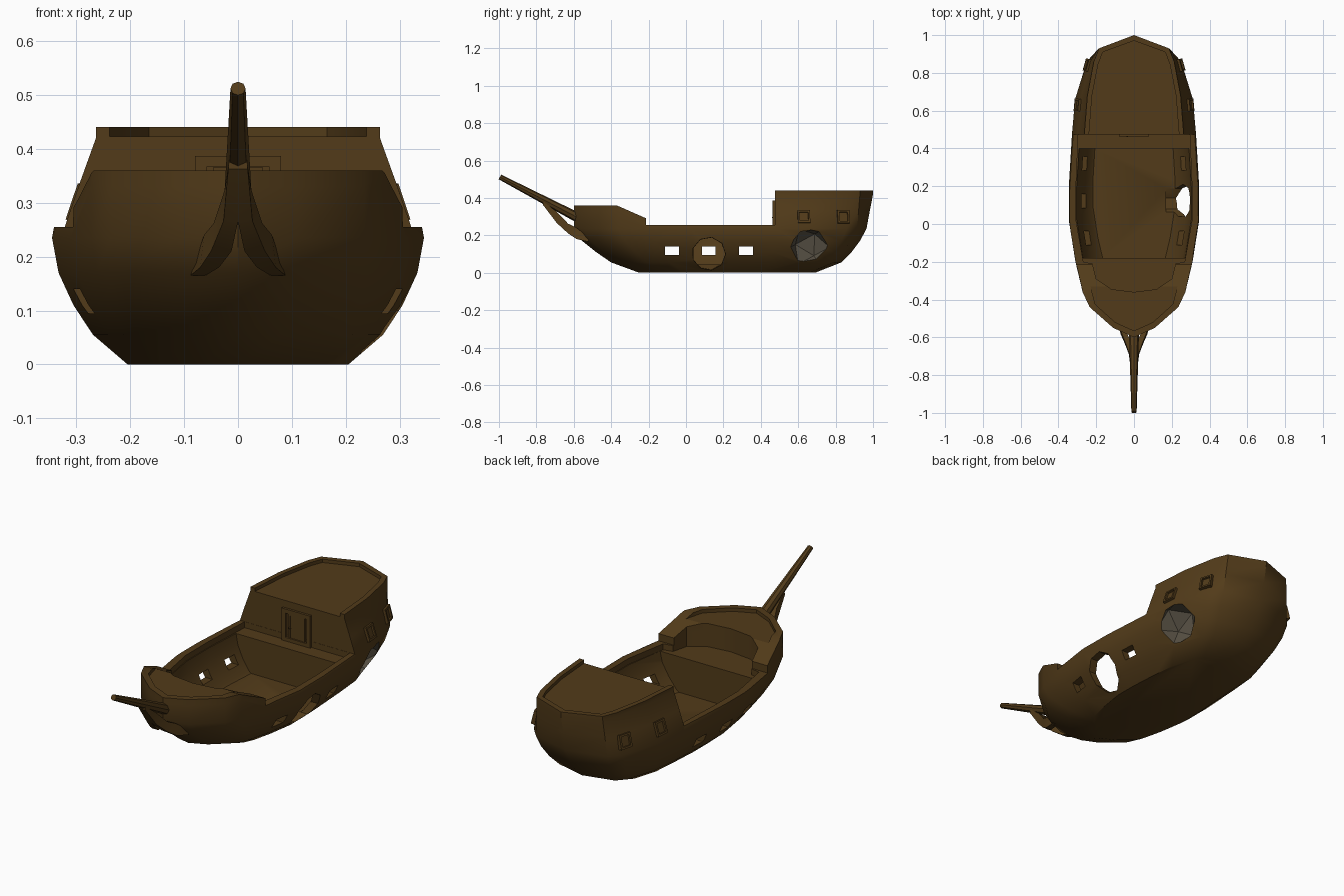
import bpy, bmesh, math
from mathutils import Matrix, Vector
from mathutils.bvhtree import BVHTree

if "Cube" in bpy.data.objects:
    bpy.data.objects.remove(bpy.data.objects["Cube"])


def material(name, col):
    m = bpy.data.materials.new(name)
    m.diffuse_color = col
    m.use_nodes = True
    m.node_tree.nodes["Principled BSDF"].inputs["Base Color"].default_value = m.diffuse_color
    return m


WOOD = material("dark_wood", (0.085, 0.044, 0.010, 1))
RAW = material("splintered_wood", (0.10, 0.085, 0.06, 1))


def finish(bm, name, slot=0):
    bmesh.ops.recalc_face_normals(bm, faces=bm.faces)
    for f in bm.faces:
        f.material_index = slot
    me = bpy.data.meshes.new(name)
    bm.to_mesh(me)
    bm.free()
    ob = bpy.data.objects.new(name, me)
    bpy.context.collection.objects.link(ob)
    me.materials.append(WOOD)
    me.materials.append(RAW)
    return ob


def loft(rings, name):
    bm = bmesh.new()
    vs = [[bm.verts.new(p) for p in r] for r in rings]
    n = len(vs[0])
    for a, b in zip(vs, vs[1:]):
        for i in range(n):
            j = (i + 1) % n
            bm.faces.new((a[i], a[j], b[j], b[i]))
    bm.faces.new(vs[0])
    bm.faces.new(vs[-1])
    return finish(bm, name)


def mirrored(half):
    return half + [(-x, y) for x, y in reversed(half) if x > 1e-6]


def prism(half, z0, z1, name):
    o = mirrored(half)
    return loft([[(x, y, z) for x, y in o] for z in (z0, z1)], name)


def box(x0, x1, y0, y1, z0, z1, name):
    return loft([[(x0, y0, z), (x1, y0, z), (x1, y1, z), (x0, y1, z)] for z in (z0, z1)], name)


def boolean(ob, cutter, op='DIFFERENCE'):
    m = ob.modifiers.new("cut", 'BOOLEAN')
    m.object, m.operation, m.solver = cutter, op, 'EXACT'
    bpy.context.view_layer.objects.active = ob
    bpy.ops.object.modifier_apply(modifier=m.name)
    bpy.data.objects.remove(cutter)


# Hull waterlines: widest outline, poop-level outline, and lower levels
MID = [(0, -.60), (.11, -.55), (.235, -.44), (.272, -.36), (.31, -.2), (.345, .02),
       (.345, .2), (.328, .48), (.312, .66), (.25, .86), (.2, .915), (0, .965)]
TOP = [(0, -.60), (.11, -.55), (.235, -.44), (.272, -.36), (.305, -.2), (.31, .02),
       (.29, .2), (.263, .48), (.247, .68), (.213, .86), (.185, .93), (0, 1.0)]
LEVELS = [(0, .594, -.25, .69), (.055, .78, -.40, .83), (.11, .885, -.48, .885),
          (.17, .965, -.555, .93), (.235, 1, -.60, .965)]


def hull_loft(name, inset=0.0):
    rings = []

    def ring(half, z):
        h = [(max(x - inset, 0), y) for x, y in half]
        rings.append([(x, y, z) for x, y in mirrored(h)])
    for z, s, yb, ys in LEVELS:
        ring([(x * s, yb + (y + .6) / 1.565 * (ys - yb)) for x, y in MID], z)
    for z, t in ((.33, .5), (.42, 1), (.44, 1)):
        ring([(a[0] + (b[0] - a[0]) * t, a[1] + (b[1] - a[1]) * t) for a, b in zip(MID, TOP)], z)
    return loft(rings, name)


hull = hull_loft("hull")
surface = bmesh.new()
surface.from_mesh(hull.data)
tree = BVHTree.FromBMesh(surface)
surface.free()

# Open waist between forecastle and poop
boolean(hull, box(-.5, .5, -.215, .475, .255, .6, "waist_cut"))
# Forecastle rail line, level then sloping down aft
side = [(-.8, .36), (-.37, .36), (-.2, .285), (-.2, .6), (-.8, .6)]
boolean(hull, loft([[(x, y, z) for y, z in side] for x in (-.5, .5)], "rail_cut"))
# Recessed decks
boolean(hull, prism([(0, -.36), (.12, -.345), (.2, -.29), (.22, -.21), (.268, -.2), (.307, .02),
                     (.307, .2), (.295, .474), (0, .474)], .225, .5, "main_deck_cut"))
boolean(hull, prism([(0, -.565), (.1, -.52), (.205, -.425), (.23, -.33), (0, -.33)],
                    .342, .5, "fore_deck_cut"))
boolean(hull, prism([(0, .45), (.24, .45), (.222, .68), (.19, .845), (.165, .91), (0, .97)],
                    .423, .5, "poop_deck_cut"))
# Hold, following the hull shape inside
hold = hull_loft("hold_cut", .04)
boolean(hold, box(-.5, .5, -.18, .4, .045, .25, "hold_limit"), 'INTERSECT')
boolean(hull, hold)
# Gun ports on both sides
for y in (-.075, .122, .32):
    for s in (-1, 1):
        a, b = sorted((s * .15, s * .5))
        boolean(hull, box(a, b, y - .037, y + .037, .094, .14, "port_cut"))

# Breach through the starboard side
bm = bmesh.new()
bmesh.ops.create_cone(bm, cap_ends=True, segments=9, radius1=.085, radius2=.096, depth=.33,
                      matrix=Matrix.Translation((.335, .122, .1)) @ Matrix.Rotation(math.pi / 2, 4, 'Y'))
boolean(hull, finish(bm, "breach_cut"))
# Closed crater at the starboard quarter
bm = bmesh.new()
bmesh.ops.create_icosphere(bm, subdivisions=1, radius=.112,
                           matrix=Matrix.Translation((.29, .66, .135)) @ Matrix.Rotation(.5, 4, 'X'))
boolean(hull, finish(bm, "crater_cut", 1))


# Framed panel: bevelled-in face on its local +Z side
def frame(name, w, h, depth, border, recess, matrix):
    bm = bmesh.new()
    bmesh.ops.create_cube(bm, size=1, matrix=Matrix.Diagonal((w, h, depth, 1)))
    bm.normal_update()
    top = max(bm.faces, key=lambda f: f.calc_center_median().z)
    bmesh.ops.inset_region(bm, faces=[top], thickness=border)
    r = bmesh.ops.extrude_face_region(bm, geom=[top])
    bmesh.ops.delete(bm, geom=[top], context='FACES_ONLY')
    bmesh.ops.translate(bm, vec=(0, 0, -recess),
                        verts=[g for g in r['geom'] if isinstance(g, bmesh.types.BMVert)])
    bmesh.ops.transform(bm, matrix=matrix, verts=bm.verts)
    return finish(bm, name)


# Stern cabin windows
for s in (-1, 1):
    for y in (.63, .84):
        loc, nor, _, _ = tree.ray_cast(Vector((s, y, .298)), Vector((-s, 0, 0)))
        m = Matrix.Translation(loc) @ nor.to_track_quat('Z', 'Y').to_matrix().to_4x4()
        frame("stern_window", .066, .07, .026, .014, .010, m)

# Cabin door, frame and knob
face = Matrix.Rotation(math.pi / 2, 4, 'X')
frame("door_frame", .16, .165, .03, .03, .012, Matrix.Translation((0, .478, .3045)) @ face)
frame("door", .092, .142, .016, .014, .004, Matrix.Translation((0, .475, .294)) @ face)
bm = bmesh.new()
bmesh.ops.create_icosphere(bm, subdivisions=1, radius=.006, matrix=Matrix.Translation((-.036, .465, .295)))
finish(bm, "door_knob")

# Bowsprit
a, b = Vector((0, -.56, .285)), Vector((0, -.995, .512))
bm = bmesh.new()
bmesh.ops.create_cone(bm, cap_ends=True, segments=8, radius1=.027, radius2=.014, depth=(b - a).length,
                      matrix=Matrix.Translation((a + b) / 2) @ (b - a).to_track_quat('Z', 'Y').to_matrix().to_4x4())
finish(bm, "bowsprit")

# Head knees curving from the bow up to the bowsprit, one each side
KNEE = [(-.765, .363, .383, .0, .018), (-.69, .265, .325, .0, .027),
        (-.63, .21, .262, .012, .05), (-.585, .18, .24, .035, .07), (-.52, .165, .19, .06, .088)]
for s in (-1, 1):
    loft([[(s * xi, y, z0), (s * xo, y, z0), (s * xo * .9, y, z1), (s * xi, y, z1)]
          for y, z0, z1, xi, xo in [(k[0], k[1], k[2], k[3], k[4]) for k in KNEE]], "head_knee")

# Smooth shading with sharp edges kept
for ob in bpy.data.objects:
    bpy.ops.object.select_all(action='DESELECT')
    ob.select_set(True)
    bpy.context.view_layer.objects.active = ob
    bpy.ops.object.shade_smooth_by_angle(angle=math.radians(35 if ob.name == "hull" else 25))
